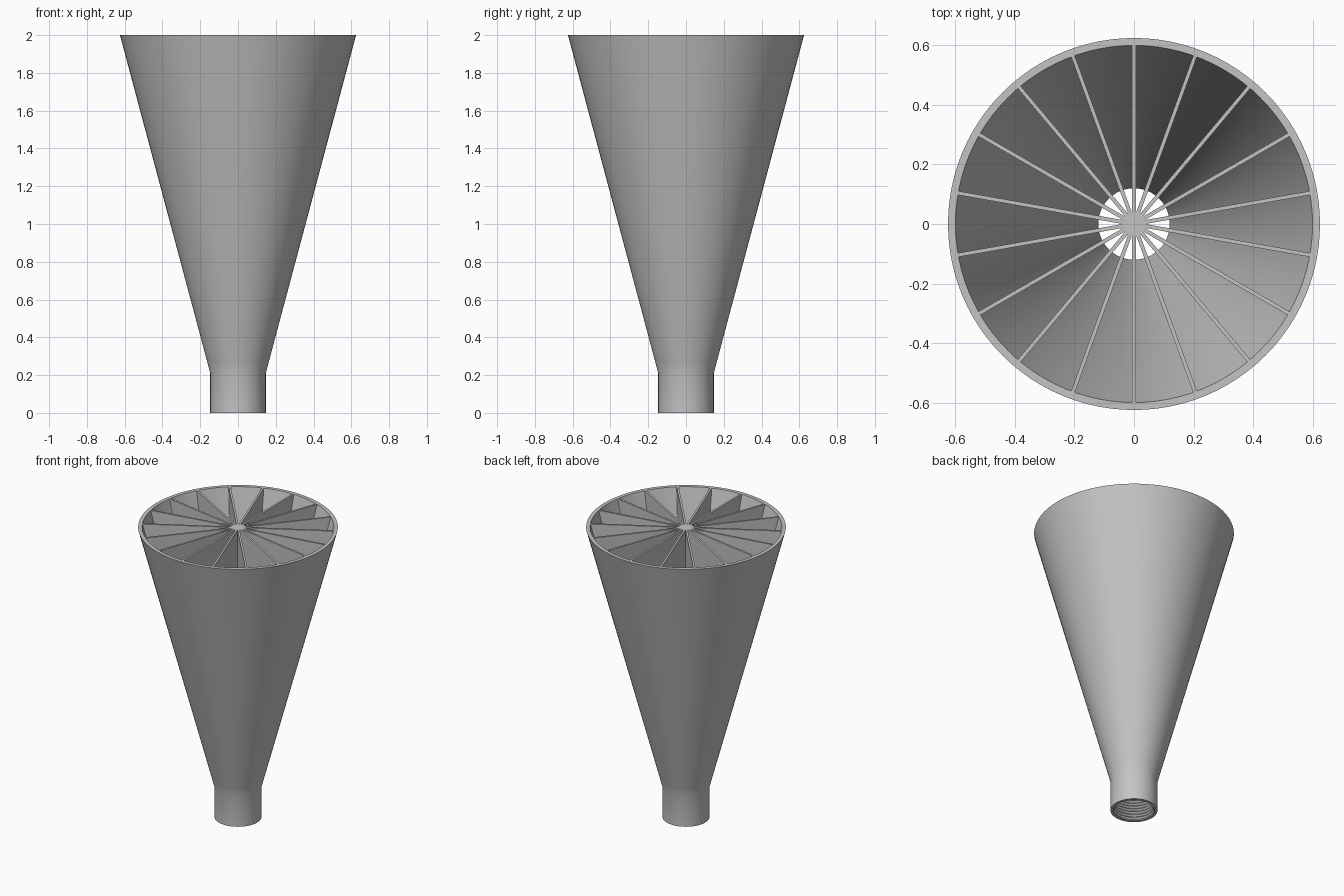
import bpy, bmesh
from math import pi, cos, sin, radians

if "Cube" in bpy.data.objects:
    bpy.data.objects.remove(bpy.data.objects["Cube"])

HEIGHT, NECK_TOP = 2.0, 0.21
MOUTH_R, MOUTH_BORE = 0.625, 0.6
NECK_R, NECK_BORE = 0.147, 0.12
SEGMENTS = 96

grey = bpy.data.materials.new("plain grey")
grey.use_nodes = True
colour = (0.55, 0.55, 0.55, 1)
grey.diffuse_color = colour
grey.node_tree.nodes["Principled BSDF"].inputs["Base Color"].default_value = colour


def make_object(name, bm):
    bmesh.ops.recalc_face_normals(bm, faces=bm.faces)
    mesh = bpy.data.meshes.new(name)
    bm.to_mesh(mesh)
    bm.free()
    mesh.materials.append(grey)
    obj = bpy.data.objects.new(name, mesh)
    bpy.context.collection.objects.link(obj)
    return obj


def smooth(obj):
    bpy.ops.object.select_all(action="DESELECT")
    obj.select_set(True)
    bpy.context.view_layer.objects.active = obj
    bpy.ops.object.shade_smooth_by_angle(angle=radians(30))


def lathe(name, profile):
    """Revolve a closed (radius, height) outline about the z axis."""
    bm = bmesh.new()
    rings = []
    for i in range(SEGMENTS):
        a = 2 * pi * i / SEGMENTS
        rings.append([bm.verts.new((r * cos(a), r * sin(a), z)) for r, z in profile])
    n = len(profile)
    for i, ring in enumerate(rings):
        after = rings[(i + 1) % SEGMENTS]
        for j in range(n):
            k = (j + 1) % n
            bm.faces.new((ring[j], after[j], after[k], ring[k]))
    obj = make_object(name, bm)
    smooth(obj)
    return obj


# Hollow funnel with a threaded neck
outside = [(NECK_R, 0), (NECK_R, NECK_TOP), (0.163, 0.27), (MOUTH_R, HEIGHT)]
inside = [(MOUTH_BORE, HEIGHT), (NECK_BORE, NECK_TOP)]
pitch, turns = 0.02, 9
thread = []
for t in range(turns, 0, -1):
    thread += [(NECK_BORE, t * pitch), (NECK_BORE + 0.012, (t - 0.5) * pitch)]
lathe("funnel_shell", outside + inside + thread + [(0.128, 0)])

# Radial vanes: nine blades spanning the full bore
half = 0.0065
bm = bmesh.new()
for i in range(9):
    a = radians(10 + 20 * i)
    outline = [(-NECK_BORE, NECK_TOP), (NECK_BORE, NECK_TOP),
               (MOUTH_BORE, HEIGHT), (-MOUTH_BORE, HEIGHT)]
    sides = []
    for off in (-half, half):
        sides.append([bm.verts.new((r * 1.008 * cos(a) - off * sin(a),
                                    r * 1.008 * sin(a) + off * cos(a), z))
                      for r, z in outline])
    near, far = sides
    bm.faces.new(near)
    bm.faces.new(far[::-1])
    for j in range(4):
        k = (j + 1) % 4
        bm.faces.new((near[j], far[j], far[k], near[k]))
make_object("radial_vanes", bm)

# Central hub where the vanes meet
bm = bmesh.new()
bmesh.ops.create_cone(bm, cap_ends=True, segments=36, radius1=0.042, radius2=0.042,
                      depth=HEIGHT - NECK_TOP)
bmesh.ops.translate(bm, verts=bm.verts, vec=(0, 0, (HEIGHT + NECK_TOP) / 2))
smooth(make_object("vane_hub", bm))
